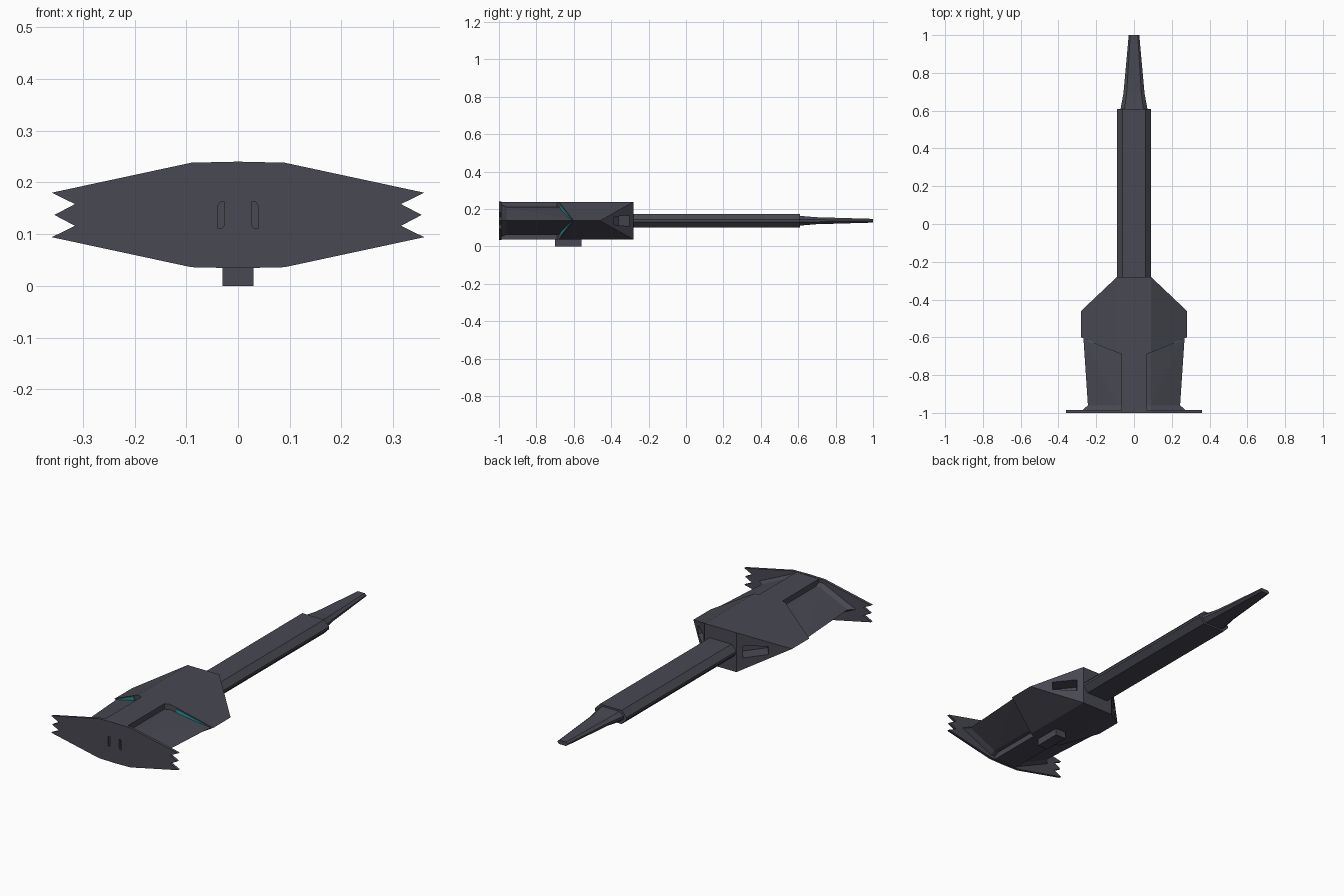
import bpy, bmesh
from mathutils import Vector

if "Cube" in bpy.data.objects:
    bpy.data.objects.remove(bpy.data.objects["Cube"])

ZC = 0.137  # height of the long axis


def material(name, rgb):
    m = bpy.data.materials.new(name)
    m.diffuse_color = (*rgb, 1)
    m.use_nodes = True
    m.node_tree.nodes["Principled BSDF"].inputs["Base Color"].default_value = m.diffuse_color
    return m


DARK = material("dark_metal", (0.065, 0.065, 0.085))
TEAL = material("teal_glow", (0.02, 0.30, 0.33))


def finish(name, bm, mat=DARK):
    bmesh.ops.recalc_face_normals(bm, faces=bm.faces)
    me = bpy.data.meshes.new(name)
    bm.to_mesh(me)
    bm.free()
    me.materials.append(mat)
    ob = bpy.data.objects.new(name, me)
    bpy.context.collection.objects.link(ob)
    return ob


def convex(name, pts, mat=DARK):
    """Flat-faced solid around a set of points."""
    bm = bmesh.new()
    for p in pts:
        bm.verts.new(p)
    r = bmesh.ops.convex_hull(bm, input=bm.verts)
    loose = [v for v in bm.verts if not v.link_faces]
    bmesh.ops.delete(bm, geom=loose, context='VERTS')
    bmesh.ops.dissolve_limit(bm, angle_limit=0.01, verts=bm.verts, edges=bm.edges)
    return finish(name, bm, mat)


def sym(pts):
    """Mirror (x, y, height offset) points left/right and up/down."""
    return [(sx * x, y, ZC + sz * h) for x, y, h in pts for sx in (1, -1) for sz in (1, -1)]


def box(x0, x1, y0, y1, z0, z1):
    return [(x, y, z) for x in (x0, x1) for y in (y0, y1) for z in (z0, z1)]


def prism(name, outline, y0, y1):
    """Extrude an x-z outline along y."""
    bm = bmesh.new()
    face = bm.faces.new([bm.verts.new((x, y0, z)) for x, z in outline])
    r = bmesh.ops.extrude_face_region(bm, geom=[face])
    for v in r["geom"]:
        if isinstance(v, bmesh.types.BMVert):
            v.co.y = y1
    return finish(name, bm)


def cut(target, cutter):
    mod = target.modifiers.new("cut", 'BOOLEAN')
    mod.operation, mod.solver, mod.object = 'DIFFERENCE', 'EXACT', cutter
    bpy.context.view_layer.objects.active = target
    bpy.ops.object.modifier_apply(modifier=mod.name)
    bpy.data.objects.remove(cutter)


# Forward cowl: wedge sided, with slanted rear walls
cowl = convex("forward_cowl", sym([
    (0.09, -0.28, 0.101), (0.28, -0.46, 0.0), (0.28, -0.60, 0.0),
    (0.09, -0.68, 0.101), (0.065, -0.69, 0.101)]))

# Intake openings in the angled cowl faces
for s in (1, -1):
    pts = []
    for t, h in ((0.11, 0.030), (0.57, 0.021)):
        on_face = Vector((0.09 + 0.19 * t, -0.28 - 0.18 * t, 0))
        for off in (Vector((0.02, 0.02, 0)), Vector((-0.045, -0.06, 0))):
            p = on_face + off
            pts += [(s * p.x, p.y, ZC + h), (s * p.x, p.y, ZC - h)]
    cut(cowl, convex("intake_cutter", pts))

# Rear housing, recessed below the cowl, and its flared end
convex("rear_housing", sym([
    (0.09, -0.58, 0.073), (0.268, -0.60, 0.0), (0.09, -0.96, 0.073), (0.244, -0.96, 0.0)]))
convex("rear_flare", sym([
    (0.09, -0.96, 0.073), (0.244, -0.96, 0.0), (0.09, -0.987, 0.085), (0.275, -0.987, 0.0)]))

# Central spine running back to the end plate
convex("spine", box(-0.065, 0.065, -0.99, -0.66, ZC - 0.101, ZC + 0.101))

# Glowing strips on the slanted cowl walls
def wall(x):
    return -0.69 + 0.09 * (x - 0.065) / 0.215

for s in (1, -1):
    for up in (1, -1):
        pts = []
        for x in (0.12, 0.245):
            low = 0.070 - 0.073 * (x - 0.09) / 0.17
            high = 0.096 - 0.101 * (x - 0.09) / 0.19
            for h in (low, high):
                for dy in (-0.003, 0.004):
                    pts.append((s * x, wall(x) + dy, ZC + up * h))
        convex("glow_strip", pts, TEAL)

# End plate with toothed tips
right = [(0.09, 0.238), (0.36, 0.18), (0.315, 0.158), (0.355, 0.137),
         (0.315, 0.116), (0.36, 0.094), (0.09, 0.036)]
outline = [(0, 0.24)] + right + [(0, 0.034)] + [(-x, z) for x, z in reversed(right)]
plate = prism("end_plate", outline, -1.0, -0.986)

# Two vertical slots in the plate
for s in (1, -1):
    slot = [(0.026, 0.162), (0.034, 0.162), (0.039, 0.155), (0.039, 0.111),
            (0.031, 0.111), (0.026, 0.118)]
    cut(plate, prism("slot_cutter", [(s * x, z) for x, z in slot], -1.02, -0.99))

# Long barrel, bevelled cross-section
convex("barrel", sym([(x, y, h) for y in (-0.30, 0.61)
                      for x, h in ((0.062, 0.035), (0.09, 0.006))]))

# Muzzle: short collar, then a slim taper
sections = [(0.60, 0.073, 0.027), (0.69, 0.056, 0.019), (1.0, 0.028, 0.010)]
for name, (a, b) in (("muzzle_collar", sections[:2]), ("muzzle_tip", sections[1:])):
    convex(name, sym([(w * k, y, h * j) for y, w, h in (a, b)
                      for k, j in ((0.7, 1), (1, 0.3))]))

# Small block under the hull
convex("lower_block", box(-0.03, 0.03, -0.70, -0.56, 0.0, 0.05))
